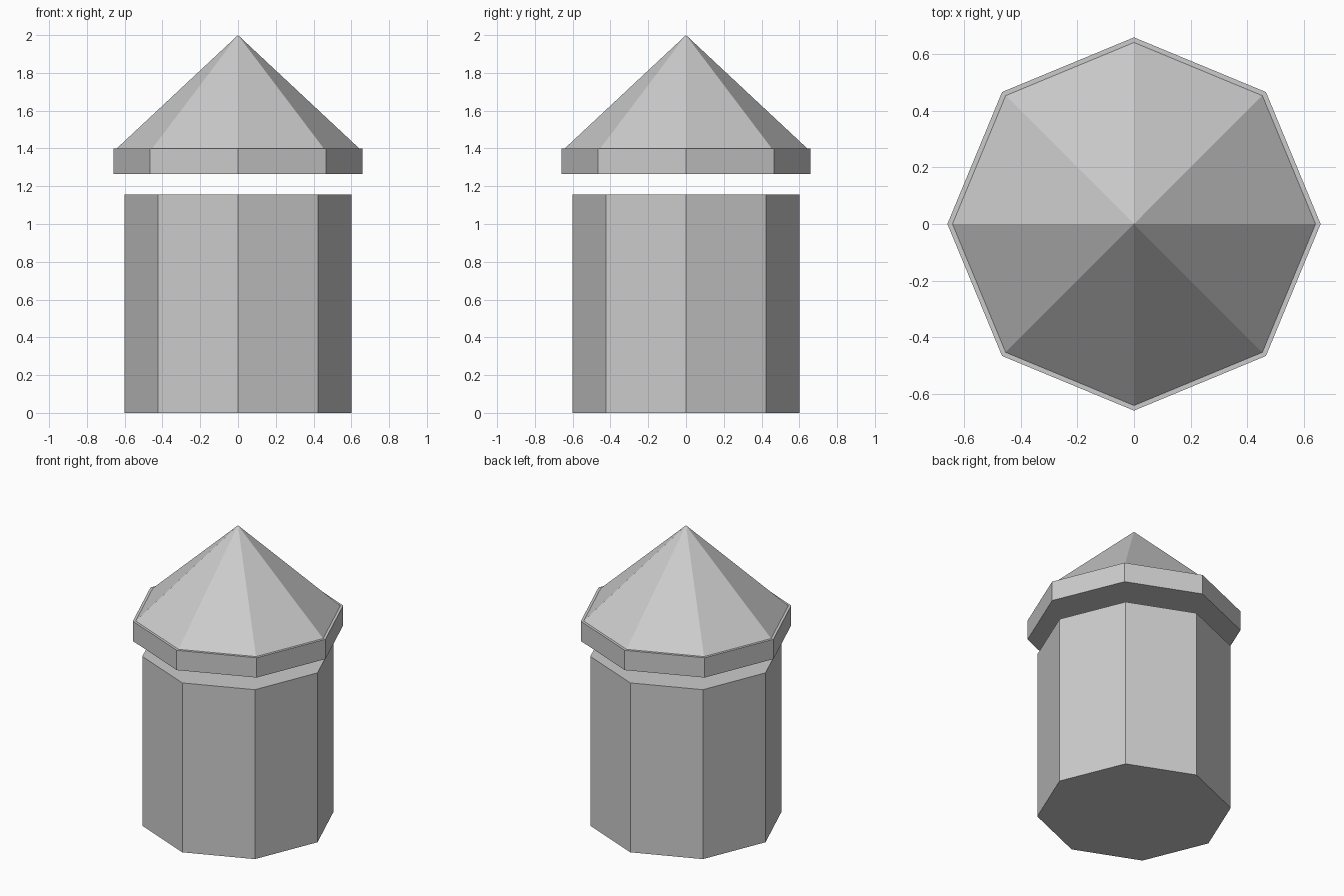
import bpy

if "Cube" in bpy.data.objects:
    bpy.data.objects.remove(bpy.data.objects["Cube"])

SIDES = 8


def octagon_part(name, r_bottom, r_top, z0, z1):
    """Flat-shaded eight-sided prism or pyramid with corners on the x and y axes."""
    bpy.ops.mesh.primitive_cone_add(
        vertices=SIDES, radius1=r_bottom, radius2=r_top, depth=z1 - z0,
        end_fill_type='NGON', location=(0, 0, (z0 + z1) / 2))
    obj = bpy.context.object
    obj.name = obj.data.name = name
    return obj


# Main shaft standing on the ground
octagon_part("tower_body", 0.60, 0.60, 0.0, 1.155)
# Wider band floating just above the shaft
octagon_part("eave_band", 0.66, 0.66, 1.265, 1.40)
# Pointed roof resting on the band
octagon_part("roof", 0.642, 0.0, 1.40, 2.0)
